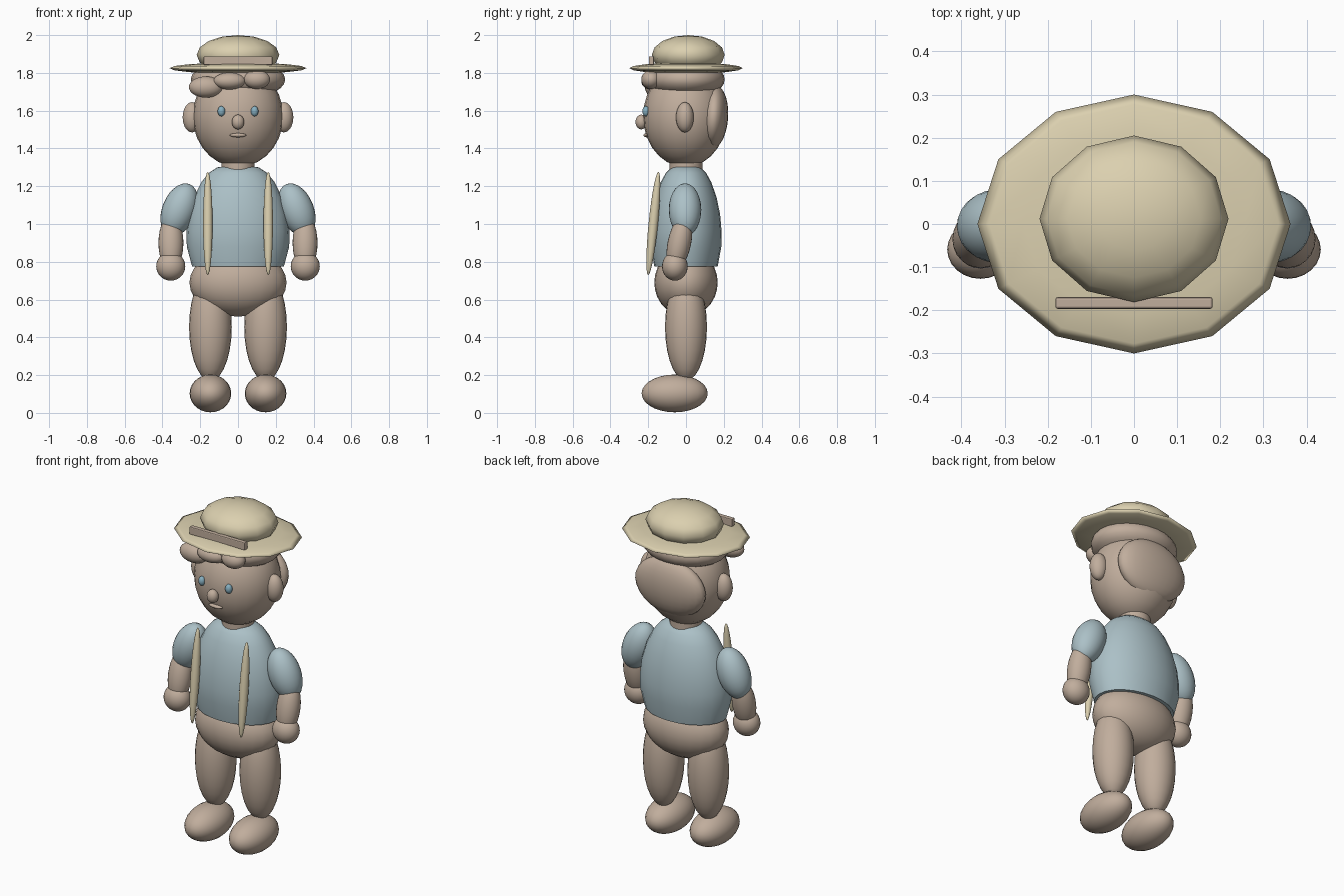
import bpy, bmesh, math
from mathutils import Matrix

if "Cube" in bpy.data.objects:
    bpy.data.objects.remove(bpy.data.objects["Cube"], do_unlink=True)


def material(name, rgb):
    m = bpy.data.materials.new(name)
    m.use_nodes = True
    color = (*rgb, 1)
    m.diffuse_color = color
    m.node_tree.nodes["Principled BSDF"].inputs["Base Color"].default_value = color
    return m


BROWN = material("warm brown", (0.53, 0.42, 0.335))
BLUE = material("soft blue", (0.41, 0.53, 0.57))
STRAW = material("straw", (0.71, 0.63, 0.43))
EYE = material("eye blue", (0.24, 0.43, 0.53))


def finish(name, bm, mat, smooth=True):
    mesh = bpy.data.meshes.new(name)
    bmesh.ops.recalc_face_normals(bm, faces=bm.faces)
    for f in bm.faces:
        f.smooth = smooth
    bm.to_mesh(mesh)
    bm.free()
    mesh.materials.append(mat)
    obj = bpy.data.objects.new(name, mesh)
    bpy.context.collection.objects.link(obj)
    return obj


def ellipsoid(name, mat, center, radii, tilt_x=0, tilt_y=0, segs=24, rings=14):
    bm = bmesh.new()
    bmesh.ops.create_uvsphere(bm, u_segments=segs, v_segments=rings, radius=1)
    turn = Matrix.Rotation(math.radians(tilt_x), 4, 'X') @ Matrix.Rotation(math.radians(tilt_y), 4, 'Y')
    bm.transform(Matrix.Translation(center) @ turn @ Matrix.Diagonal((*radii, 1)))
    return finish(name, bm, mat)


def pair(name, mat, center, radii, tilt_x=0, tilt_y=0):
    x, y, z = center
    for side, s in (("left", 1), ("right", -1)):
        ellipsoid(f"{side}_{name}", mat, (s * x, y, z), radii, tilt_x, s * tilt_y)


def lathe(name, mat, profile, depth, segs=24):
    bm = bmesh.new()
    verts = [bm.verts.new((r, 0, z)) for r, z in profile]
    edges = [bm.edges.new(p) for p in zip(verts, verts[1:])]
    bmesh.ops.spin(bm, geom=verts + edges, cent=(0, 0, 0), axis=(0, 0, 1),
                   angle=math.tau, steps=segs)
    bmesh.ops.remove_doubles(bm, verts=bm.verts, dist=0.0005)
    bm.transform(Matrix.Diagonal((1, depth, 1, 1)))
    obj = finish(name, bm, mat)
    bpy.ops.object.select_all(action='DESELECT')
    obj.select_set(True)
    bpy.context.view_layer.objects.active = obj
    bpy.ops.object.shade_smooth_by_angle(angle=math.radians(50))
    return obj


# Hat: wide brim, low crown and a straight band at the front
ellipsoid("hat_brim", STRAW, (0, 0, 1.825), (0.363, 0.3, 0.03), segs=12, rings=8)
ellipsoid("hat_crown", STRAW, (0, 0.012, 1.895), (0.219, 0.193, 0.105), segs=12, rings=8)
bm = bmesh.new()
bmesh.ops.create_cube(bm, size=1)
bm.transform(Matrix.Translation((0, -0.183, 1.865)) @ Matrix.Diagonal((0.364, 0.027, 0.046, 1)))
bmesh.ops.bevel(bm, geom=bm.edges[:], offset=0.005, segments=2, affect='EDGES', profile=0.5)
finish("hat_band", bm, BROWN, smooth=False)

# Head and face
ellipsoid("head", BROWN, (0, -0.005, 1.57), (0.24, 0.222, 0.268))
pair("ear", BROWN, (0.243, -0.006, 1.565), (0.05, 0.047, 0.08))
pair("eye", EYE, (0.088, -0.212, 1.597), (0.02, 0.019, 0.027))
ellipsoid("nose", BROWN, (0, -0.237, 1.54), (0.033, 0.03, 0.039))
ellipsoid("mouth", BROWN, (0, -0.209, 1.47), (0.044, 0.016, 0.011))

# Hair: cap, back and front curls
ellipsoid("hair_cap", BROWN, (0, 0, 1.765), (0.25, 0.205, 0.105))
ellipsoid("hair_back", BROWN, (0, 0.145, 1.565), (0.225, 0.078, 0.17), tilt_x=-4)
curls = [(-0.17, -0.165, 1.725, 0.09, 0.056), (-0.045, -0.185, 1.757, 0.085, 0.045),
         (0.1, -0.185, 1.765, 0.07, 0.05)]
for i, (x, y, z, width, height) in enumerate(curls):
    ellipsoid(f"hair_curl_{i + 1}", BROWN, (x, y, z), (width, 0.052, height))

# Neck, shirt and hips
lathe("neck", BROWN, [(0, 1.24), (0.088, 1.24), (0.088, 1.4), (0, 1.4)], 1)
lathe("shirt", BLUE, [(0, 1.31), (0.11, 1.3), (0.155, 1.27), (0.195, 1.22), (0.235, 1.14),
                      (0.262, 1.05), (0.273, 0.96), (0.271, 0.88), (0.243, 0.775),
                      (0, 0.775)], 0.69)
ellipsoid("hips", BROWN, (0, 0, 0.69), (0.257, 0.168, 0.18))
pair("strap", STRAW, (0.16, -0.173, 1.003), (0.025, 0.025, 0.275), tilt_x=-5.7)

# Arms
pair("sleeve", BLUE, (0.311, -0.005, 1.075), (0.09, 0.086, 0.147), tilt_y=-22)
pair("forearm", BROWN, (0.355, -0.035, 0.9), (0.066, 0.062, 0.15), tilt_x=-12)
pair("hand", BROWN, (0.356, -0.059, 0.776), (0.077, 0.068, 0.076))

# Legs and feet
pair("leg", BROWN, (0.146, 0, 0.455), (0.113, 0.111, 0.285))
pair("foot", BROWN, (0.146, -0.06, 0.103), (0.11, 0.175, 0.1))
